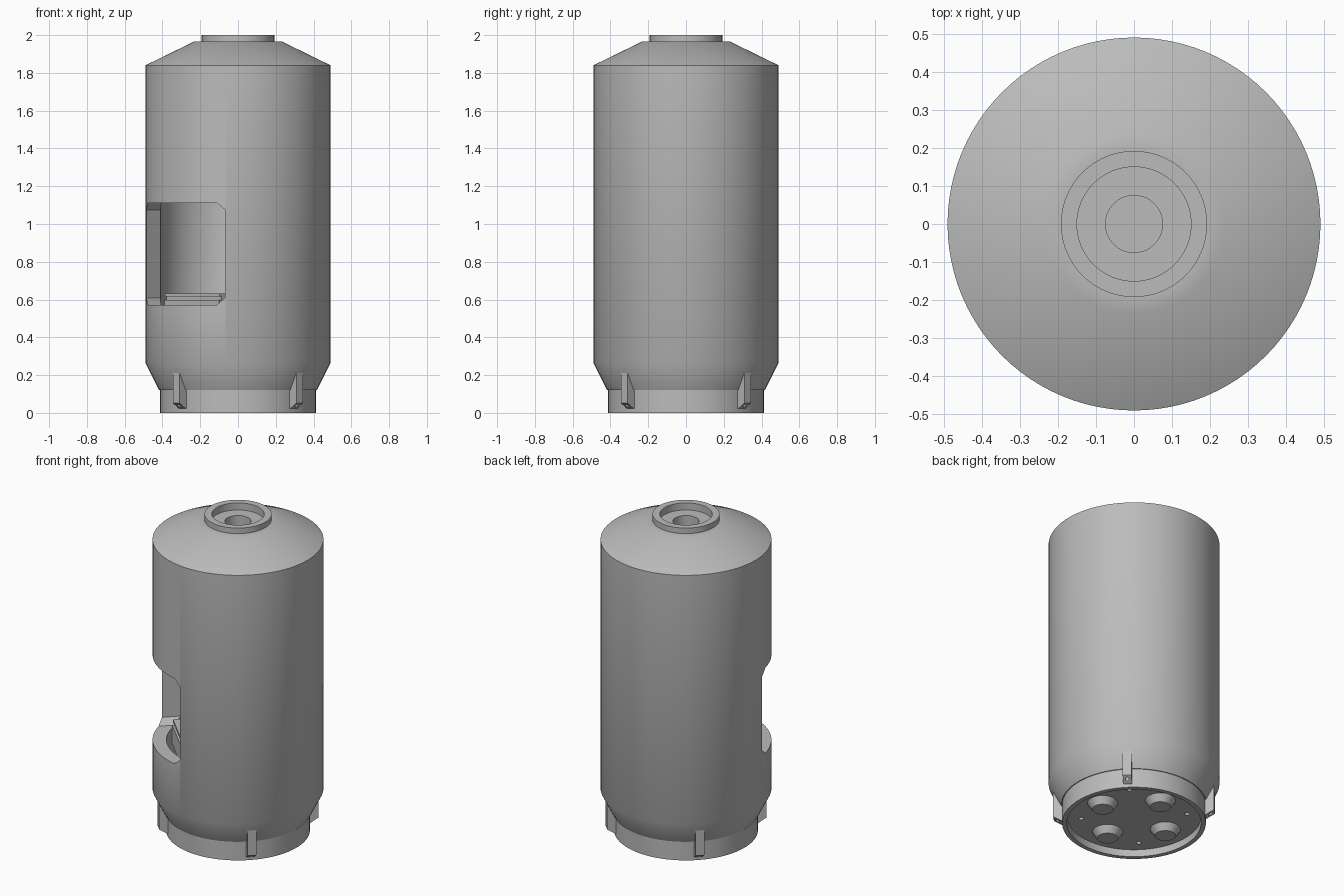
import bpy, bmesh, math
from mathutils import Matrix

if "Cube" in bpy.data.objects:
    bpy.data.objects.remove(bpy.data.objects["Cube"])

grey = bpy.data.materials.new("light_grey")
grey.diffuse_color = (0.5, 0.5, 0.5, 1)
grey.use_nodes = True
grey.node_tree.nodes["Principled BSDF"].inputs["Base Color"].default_value = grey.diffuse_color


def make(name, bm, turn=0.0):
    """Finish a bmesh as an object, turned about z by degrees."""
    bmesh.ops.remove_doubles(bm, verts=bm.verts, dist=1e-5)
    bmesh.ops.recalc_face_normals(bm, faces=bm.faces)
    bm.transform(Matrix.Rotation(math.radians(turn), 4, 'Z'))
    me = bpy.data.meshes.new(name)
    bm.to_mesh(me)
    bm.free()
    me.materials.append(grey)
    ob = bpy.data.objects.new(name, me)
    bpy.context.collection.objects.link(ob)
    return ob


def lathe(name, profile, steps=96):
    bm = bmesh.new()
    vs = [bm.verts.new((r, 0, z)) for r, z in profile]
    es = [bm.edges.new(p) for p in zip(vs, vs[1:])]
    bmesh.ops.spin(bm, geom=vs + es, cent=(0, 0, 0), axis=(0, 0, 1),
                   angle=math.tau, steps=steps, use_merge=True)
    return make(name, bm)


def prism(name, start, end, turn):
    """Solid between two matching outlines."""
    bm = bmesh.new()
    a = [bm.verts.new(p) for p in start]
    b = [bm.verts.new(p) for p in end]
    bm.faces.new(a)
    bm.faces.new(b)
    for i in range(len(a)):
        j = (i + 1) % len(a)
        bm.faces.new((a[i], a[j], b[j], b[i]))
    return make(name, bm, turn)


def radial_prism(name, outline, half, turn):
    """Outline in radius and height, given a thickness across."""
    return prism(name, [(r, -half, z) for r, z in outline],
                 [(r, half, z) for r, z in outline], turn)


def cone(name, r1, r2, z1, z2, x, turn, steps=32):
    bm = bmesh.new()
    bmesh.ops.create_cone(bm, cap_ends=True, segments=steps, radius1=r1, radius2=r2,
                          depth=z2 - z1, matrix=Matrix.Translation((x, 0, (z1 + z2) / 2)))
    return make(name, bm, turn)


def cut(ob, cutter):
    mod = ob.modifiers.new("cut", 'BOOLEAN')
    mod.operation = 'DIFFERENCE'
    mod.solver = 'EXACT'
    mod.object = cutter
    bpy.context.view_layer.objects.active = ob
    bpy.ops.object.modifier_apply(modifier=mod.name)
    bpy.data.objects.remove(cutter)


# Hollow canister with recessed base plate, shoulder and open neck
body = lathe("canister_body", [
    (0, .045), (.385, .045), (.385, 0), (.412, 0), (.412, .12), (.417, .12),
    (.49, .265), (.49, 1.84), (.235, 1.965), (.192, 1.965), (.192, 2), (.15, 2),
    (.15, 1.955), (.075, 1.955), (.075, 1.89), (.2, 1.89), (.41, 1.79),
    (.41, .29), (.34, .16), (0, .16)])

# Side window with clipped corners
w, lo, hi, c = .295, .572, 1.112, .037
outline = [(-w + c, lo), (w - c, lo), (w, lo + c), (w, hi - c),
           (w - c, hi), (-w + c, hi), (-w, hi - c), (-w, lo + c)]
cut(body, prism("window_cutter", [(.2, y, z) for y, z in outline],
                [(.7, y, z) for y, z in outline], 225))

# Grooved rail behind the window sill
radial_prism("window_rail", [(.30, .48), (.347, .48), (.347, .598), (.33, .598),
                             (.33, .615), (.342, .615), (.342, .633), (.30, .633)], .205, 225)

for k in range(4):
    diag = 45 + 90 * k
    # Bolt holes in the base plate
    cut(body, cone("bolt_cutter", .014, .014, .02, .1, .305, diag, 16))
    # Side fins with a screw hole in the sloped underside
    fin = radial_prism("side_fin", [(.40, .022), (.415, .022), (.463, .052), (.463, .222),
                                    (.40, .15)], .025, diag)
    cut(fin, cone("screw_cutter", .011, .011, .01, .09, .44, diag, 16))
    # Tapered feet under the base plate
    cone("tapered_foot", .06, .088, .003, .046, .235, 90 * k)

for ob in bpy.context.collection.objects:
    ob.select_set(True)
bpy.context.view_layer.objects.active = body
bpy.ops.object.shade_smooth_by_angle(angle=math.radians(30))
